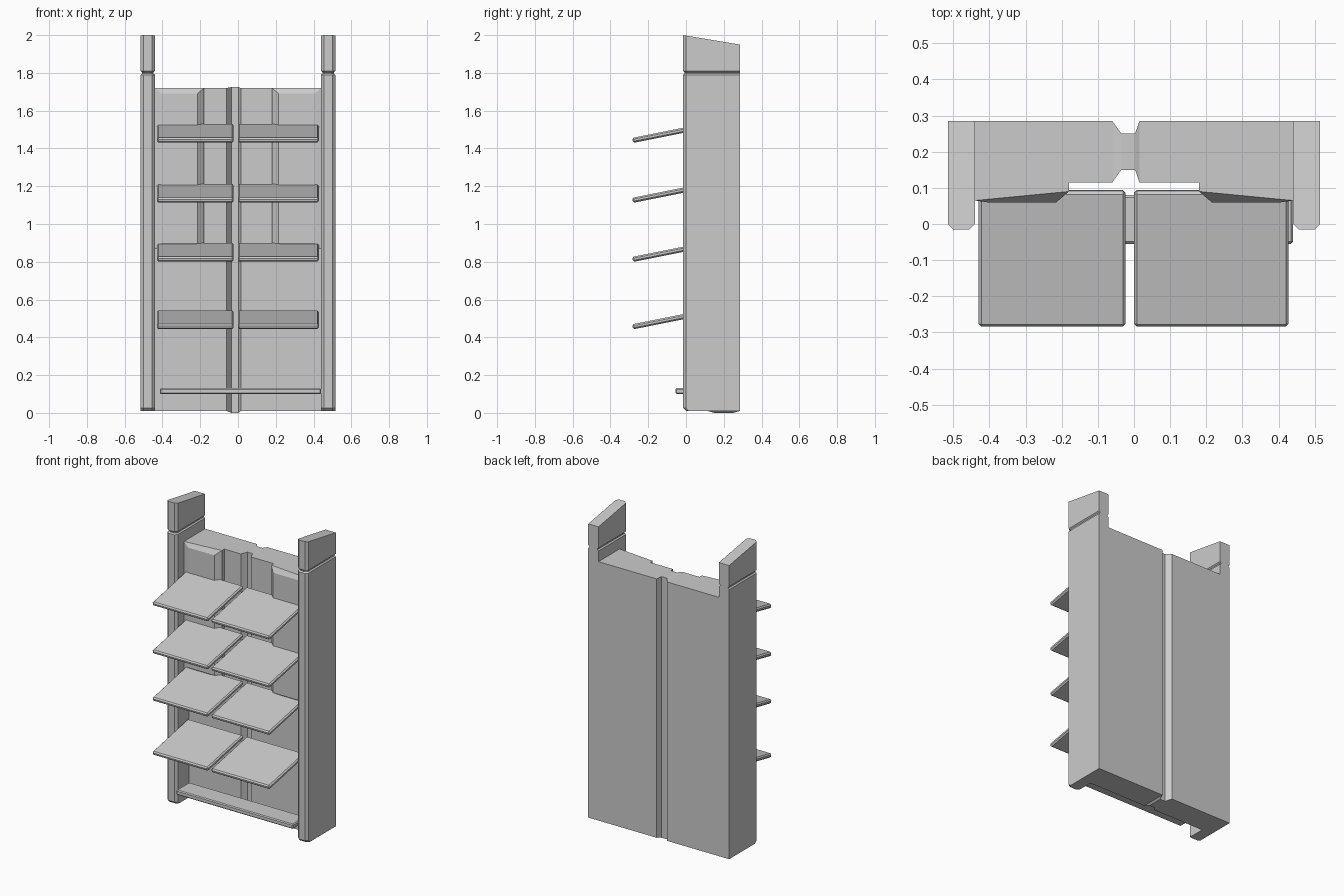
import bpy, bmesh, math
from mathutils import Matrix

if "Cube" in bpy.data.objects:
    bpy.data.objects.remove(bpy.data.objects["Cube"])


def make_object(name, bm):
    bmesh.ops.recalc_face_normals(bm, faces=bm.faces)
    mesh = bpy.data.meshes.new(name)
    bm.to_mesh(mesh)
    bm.free()
    ob = bpy.data.objects.new(name, mesh)
    bpy.context.collection.objects.link(ob)
    return ob


def loft(name, rings):
    """Skin a list of equal-length point rings and cap both ends."""
    bm = bmesh.new()
    vs = [[bm.verts.new(p) for p in r] for r in rings]
    n = len(vs[0])
    for a, b in zip(vs, vs[1:]):
        for i in range(n):
            j = (i + 1) % n
            bm.faces.new((a[i], a[j], b[j], b[i]))
    bm.faces.new(vs[0])
    bm.faces.new(vs[-1])
    return make_object(name, bm)


def bevel_box(name, center, size, bevel, tilt=0.0):
    bm = bmesh.new()
    bmesh.ops.create_cube(bm, size=1)
    bmesh.ops.scale(bm, vec=size, verts=bm.verts)
    bmesh.ops.bevel(bm, geom=bm.edges[:], offset=bevel, segments=1, affect='EDGES')
    bm.transform(Matrix.Translation(center) @ Matrix.Rotation(tilt, 4, 'X'))
    return make_object(name, bm)


# Back panel with a central channel, lofted across x: (x, front, back, bottom, top)
stations = [(-0.44, 0.115, 0.285, 0.01, 1.72), (-0.06, 0.115, 0.285, 0.01, 1.72),
            (-0.035, 0.15, 0.25, 0.0, 1.725), (0.003, 0.15, 0.25, 0.0, 1.725),
            (0.015, 0.115, 0.285, 0.01, 1.72), (0.44, 0.115, 0.285, 0.01, 1.72)]
loft("back_panel", [[(x, f, lo), (x, b, lo), (x, b, hi), (x, f, hi)]
                    for x, f, b, lo, hi in stations])


# Post cross-section: chamfered front corners, optional inset of front and sides
def post_ring(s, z, inset=0.0, front=-0.015, slope=0.0):
    x0, x1, y0, y1 = 0.44 + inset, 0.515 - inset, front + inset, 0.285
    c = 0.015
    pts = [(x0, y1), (x0, y0 + c), (x0 + c, y0), (x1 - c, y0), (x1, y0 + c), (x1, y1)]
    return [(s * x, y, z - slope * (y + 0.015)) for x, y in pts]


for s, side in ((-1, "left"), (1, "right")):
    # Side post with groove and sloped cap
    loft(side + "_post", [post_ring(s, 0.01, front=0.0), post_ring(s, 0.025),
                          post_ring(s, 1.79), post_ring(s, 1.797, 0.008),
                          post_ring(s, 1.803, 0.008), post_ring(s, 1.81),
                          post_ring(s, 2.0, slope=0.167)])

    # Raised pad on the upper half of the panel
    def pad_ring(pts):
        return [(s * x, y, z) for x, y, z in pts]
    loft(side + "_pad", [
        pad_ring([(0.44, 0.12, 0.87), (0.18, 0.12, 0.87), (0.18, 0.12, 1.72), (0.44, 0.12, 1.72)]),
        pad_ring([(0.44, 0.065, 0.87), (0.18, 0.09, 0.87), (0.18, 0.09, 1.72), (0.44, 0.065, 1.72)]),
        pad_ring([(0.405, 0.06, 0.90), (0.215, 0.06, 0.90), (0.215, 0.06, 1.69), (0.405, 0.06, 1.69)])])

# Four tiers of tilted shelves, two per tier
for i, z in enumerate((0.493, 0.85, 1.163, 1.48)):
    for side, x0, x1 in (("left", -0.43, -0.023), ("right", 0.0, 0.428)):
        bevel_box(f"{side}_shelf_{i + 1}", ((x0 + x1) / 2, -0.095, z),
                  (x1 - x0, 0.383, 0.027), 0.008, math.radians(11.3))

# Bottom rail
bevel_box("bottom_rail", (0.013, 0.0125, 0.115), (0.854, 0.135, 0.032), 0.006)
